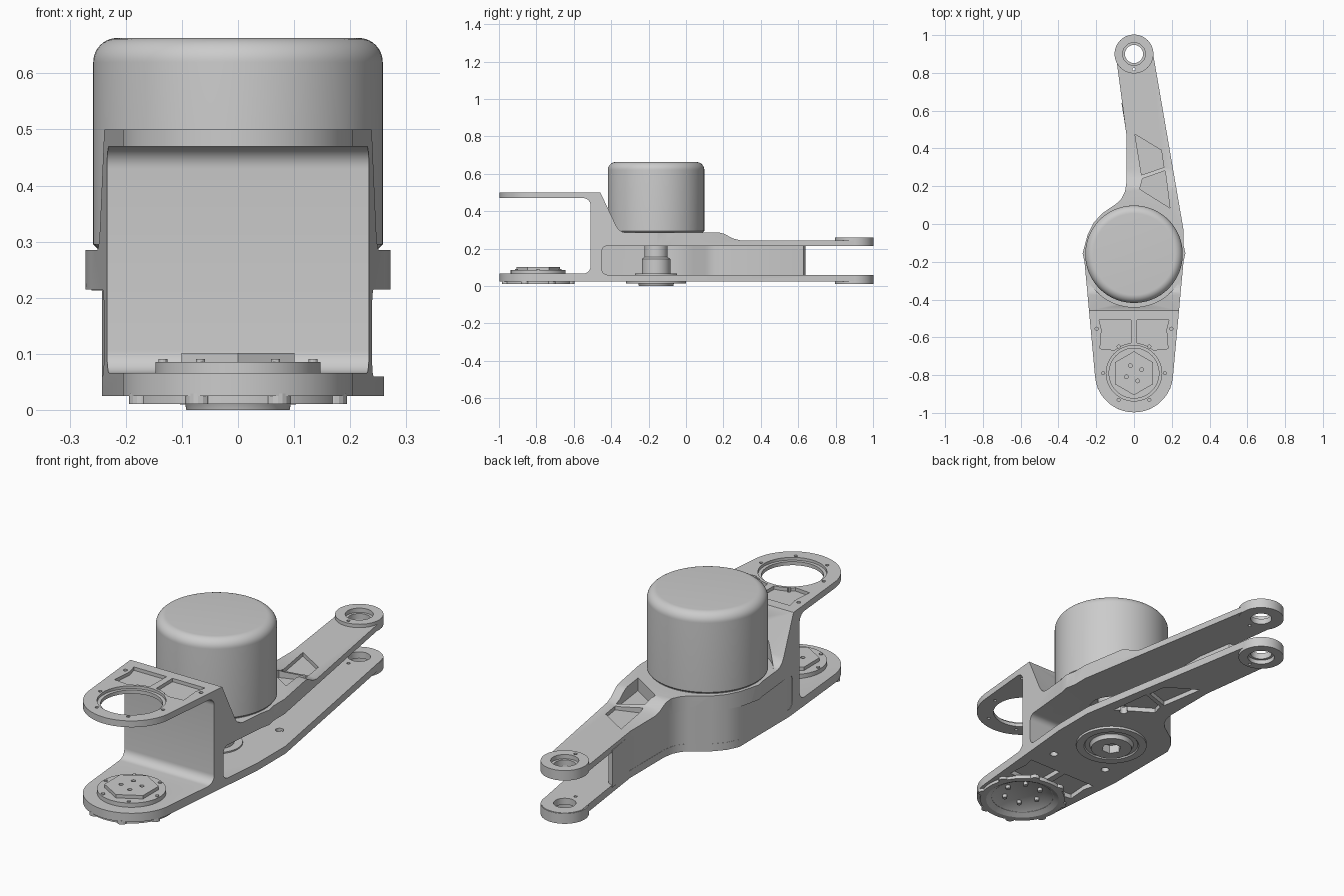
import bpy, bmesh, math
from math import sin, cos, radians, pi

if "Cube" in bpy.data.objects:
    bpy.data.objects.remove(bpy.data.objects["Cube"])

grey = bpy.data.materials.new("light_grey")
grey.use_nodes = True
COL = (0.6, 0.6, 0.6, 1)
grey.diffuse_color = COL
grey.node_tree.nodes["Principled BSDF"].inputs["Base Color"].default_value = COL

MOTOR_Y, FRONT_Y, FORK_Y = -0.16, -0.79, 0.9


def finish(name, bm):
    bmesh.ops.remove_doubles(bm, verts=bm.verts, dist=1e-5)
    bmesh.ops.recalc_face_normals(bm, faces=bm.faces)
    me = bpy.data.meshes.new(name)
    bm.to_mesh(me)
    bm.free()
    me.materials.append(grey)
    ob = bpy.data.objects.new(name, me)
    bpy.context.collection.objects.link(ob)
    return ob


def prism(name, pts, lo, hi, axis="z"):
    """Extrude a closed polygon along z (xy points) or along x (yz points)."""
    bm = bmesh.new()
    place = (lambda p: (p[0], p[1], lo)) if axis == "z" else (lambda p: (lo, p[0], p[1]))
    face = bm.faces.new([bm.verts.new(place(p)) for p in pts])
    new = bmesh.ops.extrude_face_region(bm, geom=[face])["geom"]
    step = (0, 0, hi - lo) if axis == "z" else (hi - lo, 0, 0)
    bmesh.ops.translate(bm, vec=step, verts=[v for v in new if isinstance(v, bmesh.types.BMVert)])
    return finish(name, bm)


def arc(cx, cy, r, a0, a1, n):
    return [(cx + r * cos(radians(a0 + (a1 - a0) * i / n)),
             cy + r * sin(radians(a0 + (a1 - a0) * i / n))) for i in range(n + 1)]


def disc(name, x, y, r, lo, hi, n=48, turn=0):
    return prism(name, arc(x, y, r, turn, turn + 360, n)[:-1], lo, hi)


def lathe(name, y, profile, n=72):
    """Turn an (r, z) profile, starting and ending on the axis."""
    bm = bmesh.new()
    rings = [[bm.verts.new((r * cos(2 * pi * i / n), y + r * sin(2 * pi * i / n), z))
              for i in range(n)] for r, z in profile]
    for a, b in zip(rings, rings[1:]):
        for i in range(n):
            j = (i + 1) % n
            bm.faces.new((a[i], a[j], b[j], b[i]))
    return finish(name, bm)


def boolean(ob, other, op="DIFFERENCE"):
    other.hide_render = True
    m = ob.modifiers.new(op, "BOOLEAN")
    m.operation, m.solver, m.object = op, "EXACT", other
    bpy.context.view_layer.objects.active = ob
    bpy.ops.object.modifier_apply(modifier=m.name)
    bpy.data.objects.remove(other)


def smooth(ob, angle=30):
    bpy.ops.object.select_all(action="DESELECT")
    ob.select_set(True)
    bpy.context.view_layer.objects.active = ob
    bpy.ops.object.shade_smooth_by_angle(angle=radians(angle))


# Left edge of the arm, from the fork down to the motor
left_edge = [(-0.04, 0.47), (-0.04, 0.22), (-0.048, 0.17), (-0.066, 0.135), (-0.09, 0.11),
             (-0.17, 0.055), (-0.215, 0.005), (-0.245, -0.055), (-0.26, -0.11)]

# Plan outline cut against the side profile gives the whole bracket
outline = (arc(0, FORK_Y, 0.1, 9, 171, 24) + left_edge
           + [(-0.272, -0.155), (-0.262, -0.2)]
           + arc(0, FRONT_Y, 0.207, 184, 356, 36)
           + [(0.262, -0.2), (0.272, -0.155), (0.262, -0.11), (0.262, -0.03)])
profile = ([(-1.1, 0.5), (-0.458, 0.5), (-0.375, 0.325), (-0.36, 0.302), (-0.34, 0.289),
            (-0.32, 0.285), (0.18, 0.285), (0.205, 0.279), (0.25, 0.254), (0.29, 0.244),
            (1.1, 0.244), (1.1, 0.215)]
           + arc(-0.42, 0.185, 0.03, 90, 180, 6) + arc(-0.42, 0.09, 0.03, 180, 270, 6)
           + [(1.1, 0.06), (1.1, 0.025), (-1.1, 0.025), (-1.1, 0.066)]
           + arc(-0.55, 0.106, 0.04, -90, 0, 8) + arc(-0.55, 0.43, 0.04, 0, 90, 8)
           + [(-1.1, 0.47)])
body = prism("arm_bracket", profile, -0.4, 0.4, "x")
boolean(body, prism("plan", outline, -0.1, 0.8), "INTERSECT")

# Closed side wall between the plates
edge = [(-0.067, 0.64)] + left_edge + [(-0.262, -0.2), (-0.236, -0.47)]
edge = [(x + 0.001, y) for x, y in edge]
wall = edge + [(x + 0.03, y - 0.012) for x, y in reversed(edge)]
boolean(body, prism("wall", wall, 0.05, 0.225), "UNION")

# Narrower lower body, and clearance round the motor
for x0, x1 in ((-0.4, -0.242), (0.26, 0.4)):
    boolean(body, prism("trim", [(x0, -0.45), (x1, -0.45), (x1, 0.2), (x0, 0.2)], -0.1, 0.213))
boolean(body, disc("clearance", 0, MOTOR_Y, 0.28, 0.285, 0.8, 72))

# Fork bosses with stepped holes
for lo, hi in ((0.213, 0.26), (0.01, 0.058)):
    boolean(body, disc("boss", 0, FORK_Y, 0.103, lo, hi), "UNION")
boolean(body, disc("fork_hole", 0, FORK_Y, 0.048, -0.1, 0.4))
boolean(body, disc("upper_step", 0, FORK_Y, 0.06, 0.24, 0.4))
boolean(body, disc("lower_step", 0, FORK_Y, 0.06, -0.1, 0.03))
boolean(body, disc("fork_pin_hole", 0, 0.82, 0.008, -0.1, 0.4, 12))

# Front plate openings
boolean(body, disc("front_opening", 0, FRONT_Y, 0.132, 0.4, 0.6))
boolean(body, disc("front_recess", 0, FRONT_Y, 0.147, 0.487, 0.6))
boolean(body, disc("flange_seat", 0, FRONT_Y, 0.14, -0.1, 0.2))
boolean(body, disc("shaft_seat", 0, MOTOR_Y, 0.1, -0.1, 0.1))
boolean(body, disc("motor_bore", 0, MOTOR_Y, 0.1, 0.19, 0.25))

# Sunken weight-saving pockets, above and below
front_pocket = [(0.015, -0.508), (0.185, -0.508), (0.172, -0.56), (0.18, -0.66)] + \
    arc(0, FRONT_Y, 0.16, 50, 84, 8)
mirrored = [(-x, y) for x, y in front_pocket]
arm_pockets = [[(0.005, 0.475), (0.145, 0.39), (0.158, 0.3), (0.04, 0.26)],
               [(0.045, 0.24), (0.165, 0.282), (0.19, 0.085), (0.03, 0.185)]]
for shape in (front_pocket, mirrored):
    boolean(body, prism("pocket", shape, 0.484, 0.6))
    boolean(body, prism("pocket", shape, -0.1, 0.047))
for shape in arm_pockets:
    boolean(body, prism("pocket", shape, 0.226, 0.4))
    boolean(body, prism("pocket", shape, -0.1, 0.047))

# Bolt holes
for k in range(6):
    x, y = 0.163 * cos(k * pi / 3), FRONT_Y + 0.163 * sin(k * pi / 3)
    boolean(body, disc("bolt_hole", x, y, 0.008, 0.4, 0.6, 12))
for s in (-1, 1):
    boolean(body, disc("side_hole", 0.197 * s, -0.555, 0.009, 0.4, 0.6, 12))
for x, y in ((0.146, 0.1), (-0.13, -0.36), (0.14, -0.4)):
    boolean(body, disc("plate_hole", x, y, 0.018, -0.1, 0.1, 20))
smooth(body)

# Motor can with a rounded top edge
motor = lathe("motor_housing", MOTOR_Y,
              [(0, 0.27), (0.25, 0.27), (0.25, 0.287), (0.258, 0.295)]
              + arc(0.215, 0.62, 0.043, 0, 90, 10) + [(0, 0.663)], 96)
smooth(motor)

# Output shaft with bearing cap and hexagonal socket
shaft = lathe("output_shaft", MOTOR_Y,
              [(0, 0.25), (0.062, 0.25), (0.062, 0.155), (0.068, 0.15), (0.076, 0.145),
               (0.076, 0.066), (0.112, 0.066), (0.112, 0.025), (0.16, 0.025), (0.16, 0.014),
               (0.125, 0.014), (0.12, 0.02), (0.1, 0.02), (0.095, 0.014), (0.092, 0), (0, 0)])
boolean(shaft, disc("socket", 0, MOTOR_Y, 0.045, -0.1, 0.04, 6))
smooth(shaft)

# Front joint flange, dished underneath, with hexagonal boss on top
flange = lathe("joint_flange", FRONT_Y,
               [(0, 0.086), (0.147, 0.086), (0.147, 0.03), (0.192, 0.03), (0.192, 0.011),
                (0.165, 0.011), (0.15, 0.02), (0.1, 0.05), (0, 0.052)])
smooth(flange)
hexagon = disc("hex_boss", 0, FRONT_Y, 0.116, 0.08, 0.102, 6, 30)
for k in range(4):
    a = radians(25 + 90 * k)
    boolean(hexagon, disc("hole", 0.045 * cos(a), FRONT_Y + 0.045 * sin(a), 0.01, 0.09, 0.2, 12))

# Flange lugs and bolts
for k in range(8):
    a = k * pi / 4 + pi / 8
    disc(f"flange_lug_{k + 1}", 0.186 * cos(a), FRONT_Y + 0.186 * sin(a), 0.022, 0.011, 0.029, 16)
for k in range(6):
    a = k * pi / 3
    disc(f"flange_bolt_{k + 1}", 0.085 * cos(a), FRONT_Y + 0.085 * sin(a), 0.011, 0.035, 0.055, 12)
    disc(f"top_bolt_{k + 1}", 0.134 * cos(a), FRONT_Y + 0.134 * sin(a), 0.008, 0.08, 0.091, 12)
